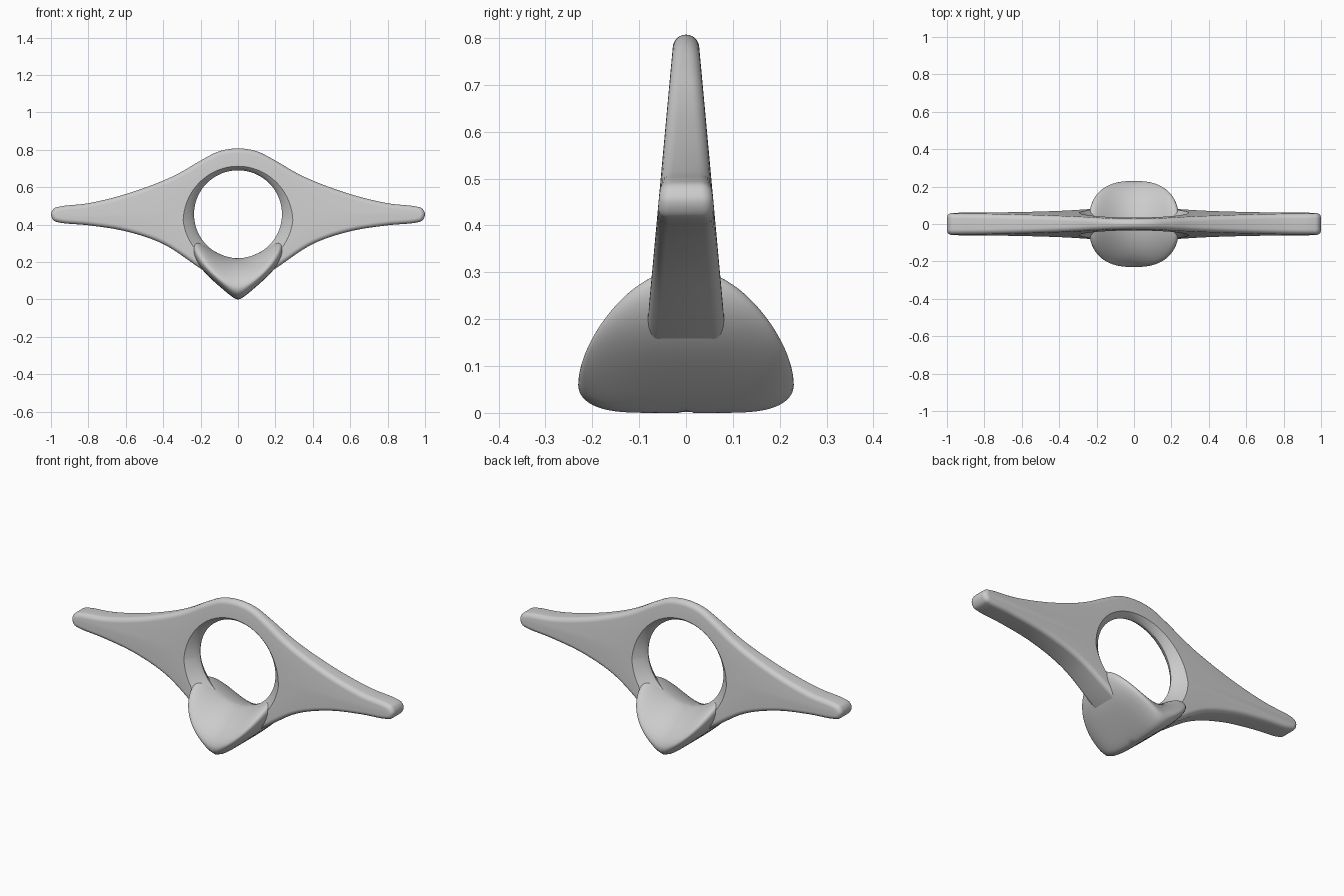
import bpy, bmesh, math
from mathutils import Vector

if "Cube" in bpy.data.objects:
    bpy.data.objects.remove(bpy.data.objects["Cube"], do_unlink=True)

grey = bpy.data.materials.new("plain_grey")
grey.use_nodes = True
grey.diffuse_color = (0.6, 0.6, 0.6, 1)
grey.node_tree.nodes["Principled BSDF"].inputs["Base Color"].default_value = (0.6, 0.6, 0.6, 1)


def loft(name, rings, closed, angle):
    """Skin a list of equal closed rings; optionally join last to first."""
    bm = bmesh.new()
    vs = [[bm.verts.new(p) for p in ring] for ring in rings]
    n = len(vs[0])
    pairs = list(zip(vs, vs[1:])) + ([(vs[-1], vs[0])] if closed else [])
    for a, b in pairs:
        for i in range(n):
            j = (i + 1) % n
            bm.faces.new((a[i], a[j], b[j], b[i]))
    if not closed:
        bm.faces.new(vs[0])
        bm.faces.new(vs[-1])
    bmesh.ops.recalc_face_normals(bm, faces=bm.faces)
    mesh = bpy.data.meshes.new(name)
    bm.to_mesh(mesh)
    bm.free()
    mesh.materials.append(grey)
    ob = bpy.data.objects.new(name, mesh)
    bpy.context.collection.objects.link(ob)
    bpy.ops.object.select_all(action='DESELECT')
    ob.select_set(True)
    bpy.context.view_layer.objects.active = ob
    bpy.ops.object.shade_smooth_by_angle(angle=math.radians(angle))


def spline(pts, steps):
    """Closed smooth curve through the points (centripetal tangents)."""
    out, n = [], len(pts)

    def mix(a, b, ta, tb, t):
        return a * ((tb - t) / (tb - ta)) + b * ((t - ta) / (tb - ta))
    for i in range(n):
        p = [pts[(i + k) % n] for k in (-1, 0, 1, 2)]
        t = [0]
        for k in range(3):
            t.append(t[-1] + (p[k + 1] - p[k]).length ** 0.5)
        for s in range(steps):
            u = t[1] + (t[2] - t[1]) * s / steps
            a = [mix(p[k], p[k + 1], t[k], t[k + 1], u) for k in range(3)]
            b = [mix(a[k], a[k + 1], t[k], t[k + 2], u) for k in range(2)]
            out.append(mix(b[0], b[1], t[1], t[2], u))
    return out


# Winged ring: outline of the right half, mirrored, with a flared round hole
half = [(0.1, 0.792), (0.2, 0.742), (0.3, 0.683), (0.4, 0.635), (0.6, 0.563), (0.8, 0.514),
        (0.95, 0.497), (0.985, 0.485), (1, 0.455), (0.985, 0.422), (0.95, 0.41),
        (0.8, 0.396), (0.6, 0.364), (0.4, 0.296), (0.2, 0.165), (0.1, 0.105)]
points = [(0, 0.807)] + half + [(0, 0.08)] + [(-x, z) for x, z in reversed(half)]
outline = spline([Vector(p) for p in points], 8)
CENTRE, HOLE = Vector((0, 0.455)), 0.235


def thickness(z):
    return 0.1 - 0.092 * z


def hole_ring(t):
    """Ring inside the hole, t = -1 back edge to 1 front edge."""
    ring = []
    for p in outline:
        d = (p - CENTRE).normalized()
        h = thickness(CENTRE.y + d.y * HOLE)
        flare = min(0.06, 0.055 * (h / 0.058) ** 2)
        q = CENTRE + d * (HOLE + flare * abs(t) ** 1.4)
        ring.append((q.x, -t * thickness(q.y), q.y))
    return ring


def edge_ring(a, side):
    """Ring on the rounded outer edge, a = 0 rim to pi/2 flat face."""
    ring, n = [], len(outline)
    for i, p in enumerate(outline):
        tangent = outline[(i + 1) % n] - outline[i - 1]
        inward = Vector((tangent.y, -tangent.x)).normalized()
        r = 0.025
        q = p + inward * r * (1 - math.cos(a))
        y = thickness(q.y) - r * (1 - math.sin(a))
        ring.append((q.x, side * y, q.y))
    return ring


arc = [k * math.pi / 12 for k in range(7)]
rings = [hole_ring(k / 6) for k in range(-6, 7)]
rings += [edge_ring(a, -1) for a in reversed(arc)]
rings += [edge_ring(a, 1) for a in arc]
loft("winged_ring", rings, True, 35)

# Saddle: rounded cushion with a keel below and a hollow above
WIDE, DEEP, POWER = 0.242, 0.23, 2.5


def saddle_ring(s, side):
    ring = []
    edge = max(0, 1 - s ** 6) ** 0.5
    for k in range(96):
        a = 2 * math.pi * k / 96
        c, d = math.cos(a), math.sin(a)
        x = s * WIDE * math.copysign(abs(c) ** (2 / POWER), c)
        y = s * DEEP * math.copysign(abs(d) ** (2 / POWER), d)
        low = math.hypot(0.88 * x, 0.02) - 0.02
        high = 0.22 - 0.1 * (abs(y) / DEEP) ** 1.6 + 2.4 * x * x
        ring.append((x, y, (low + high) / 2 + side * edge * (high - low) / 2))
    return ring


radii = [math.sin(k * math.pi / 48) for k in range(1, 25)]
rings = [saddle_ring(s, -1) for s in radii]
rings += [saddle_ring(s, 1) for s in reversed(radii[:-1])]
loft("saddle", rings, False, 60)
